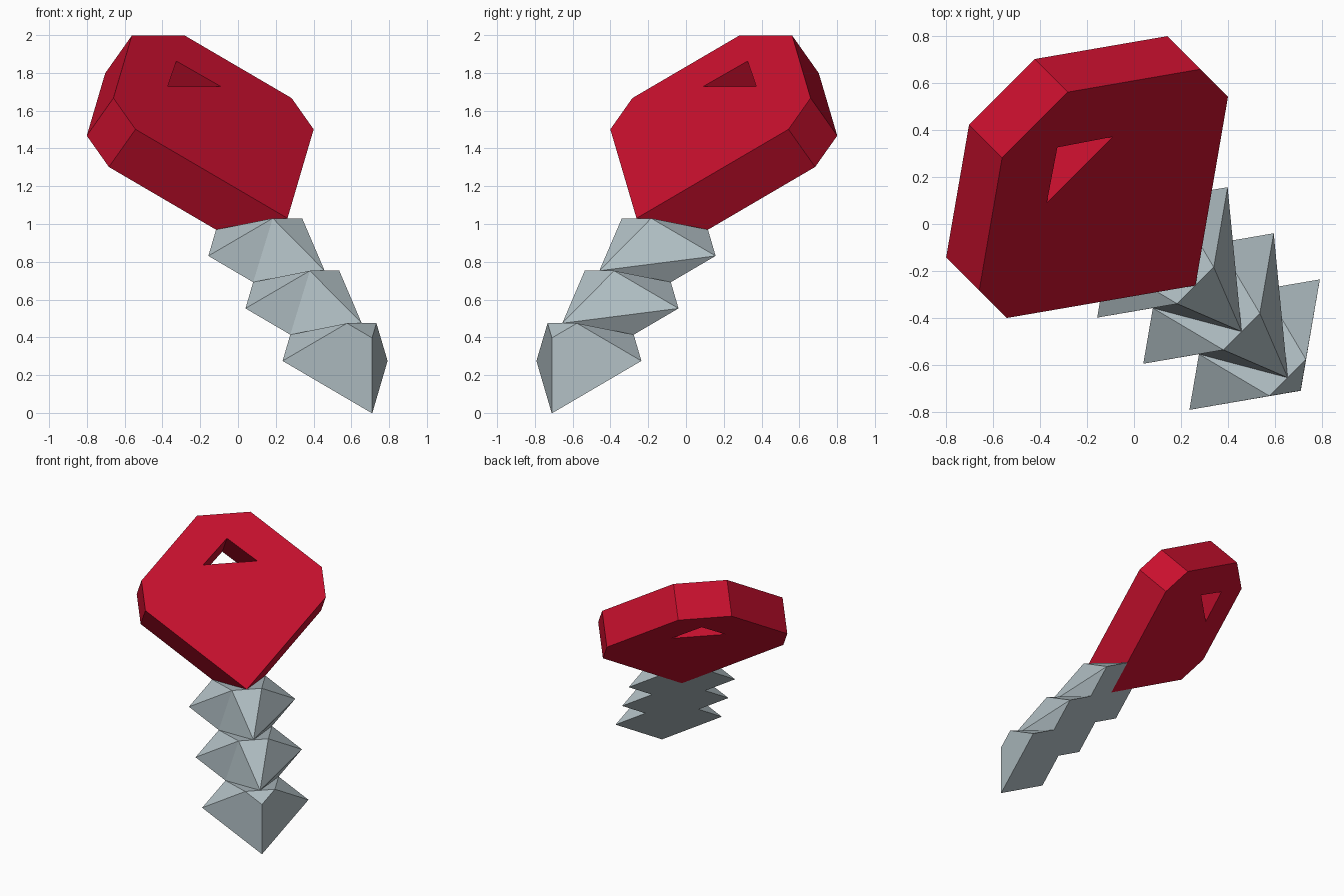
import bpy
import bmesh
from mathutils import Vector

cube = bpy.data.objects.get("Cube")
if cube:
    bpy.data.objects.remove(cube, do_unlink=True)

# Tilted frame: across the key, along it towards the tip, and out of its face
ORIGIN = Vector((0.121, -0.121, 0.831))
ACROSS = Vector((1, 1, 0)).normalized()
ALONG = Vector((0.5, -0.5, -0.5 ** 0.5))
OUT = Vector((0.5, -0.5, 0.5 ** 0.5))
DEPTH = 0.282


def place(u, t, m=0.0):
    return ORIGIN + ACROSS * u + ALONG * t + OUT * m


def material(name, rgb):
    mat = bpy.data.materials.new(name)
    mat.use_nodes = True
    mat.diffuse_color = (*rgb, 1)
    shader = mat.node_tree.nodes["Principled BSDF"]
    shader.inputs["Base Color"].default_value = (*rgb, 1)
    shader.inputs["Roughness"].default_value = 0.7
    return mat


def finish(bm, name, mat):
    bmesh.ops.recalc_face_normals(bm, faces=bm.faces)
    mesh = bpy.data.meshes.new(name)
    bm.to_mesh(mesh)
    bm.free()
    mesh.materials.append(mat)
    obj = bpy.data.objects.new(name, mesh)
    bpy.context.collection.objects.link(obj)
    return obj


red = material("red", (0.578, 0.005, 0.027))
grey = material("steel grey", (0.44, 0.52, 0.55))


# Handle: seven-sided plate with a triangular hole
def build_handle():
    half = [(0.667, -0.666), (0.667, -0.90), (0.198, -1.368)]
    outline = [(0, 0)] + half + [(-u, t) for u, t in reversed(half)]
    hole = [(0, -1.177), (0.2, -0.985), (-0.2, -0.985)]
    bm = bmesh.new()
    edges = []
    for loop in (outline, hole):
        verts = [bm.verts.new(place(u, t)) for u, t in loop]
        edges += [bm.edges.new((v, verts[i - 1])) for i, v in enumerate(verts)]
    bmesh.ops.triangle_fill(bm, edges=edges, use_beauty=True, use_dissolve=False)
    grown = bmesh.ops.extrude_face_region(bm, geom=bm.faces[:])["geom"]
    moved = [g for g in grown if isinstance(g, bmesh.types.BMVert)]
    bmesh.ops.translate(bm, verts=moved, vec=OUT * DEPTH)
    return finish(bm, "handle", red)


# Blade: flat back with three faceted teeth
def build_blade(teeth=3, pitch=0.393, ridge=0.11):
    bm = bmesh.new()

    def vert(u, t, m=0.0):
        return bm.verts.new(place(u, t, m))

    def waist(t):
        w = pitch / 2
        return vert(-w, t - w), vert(w, t - w), vert(0, t, DEPTH)

    left_w, right_w, peak = waist(0)
    bm.faces.new((left_w, right_w, peak))
    for k in range(teeth):
        t = k * pitch
        left, right = vert(-pitch, t), vert(pitch, t)
        left_r, right_r = vert(-ridge, t, DEPTH), vert(ridge, t, DEPTH)

        # Upper slopes rising from the waist
        for w, tip, r in ((left_w, left, left_r), (right_w, right, right_r)):
            bm.faces.new((w, tip, r))
            bm.faces.new((w, r, peak))

        if k < teeth - 1:
            # Lower slopes narrowing to the next waist
            next_l, next_r, low = waist(t + pitch)
            bm.faces.new((left, left_r, next_l))
            bm.faces.new((left_r, low, next_l))
            bm.faces.new((right, right_r, low))
            bm.faces.new((right, low, next_r))
            bm.faces.new((left_w, right_w, right, next_r, next_l, left))
        else:
            # Pointed end
            low, point = vert(0, t + ridge, DEPTH), vert(0, t + pitch)
            bm.faces.new((left, left_r, low, point))
            bm.faces.new((right, right_r, low, point))
            bm.faces.new((left_w, right_w, right, point, left))
            next_l, next_r = left_w, right_w
        bm.faces.new((left_r, peak, right_r, low))
        left_w, right_w, peak = next_l, next_r, low
    return finish(bm, "blade", grey)


build_handle()
build_blade()
